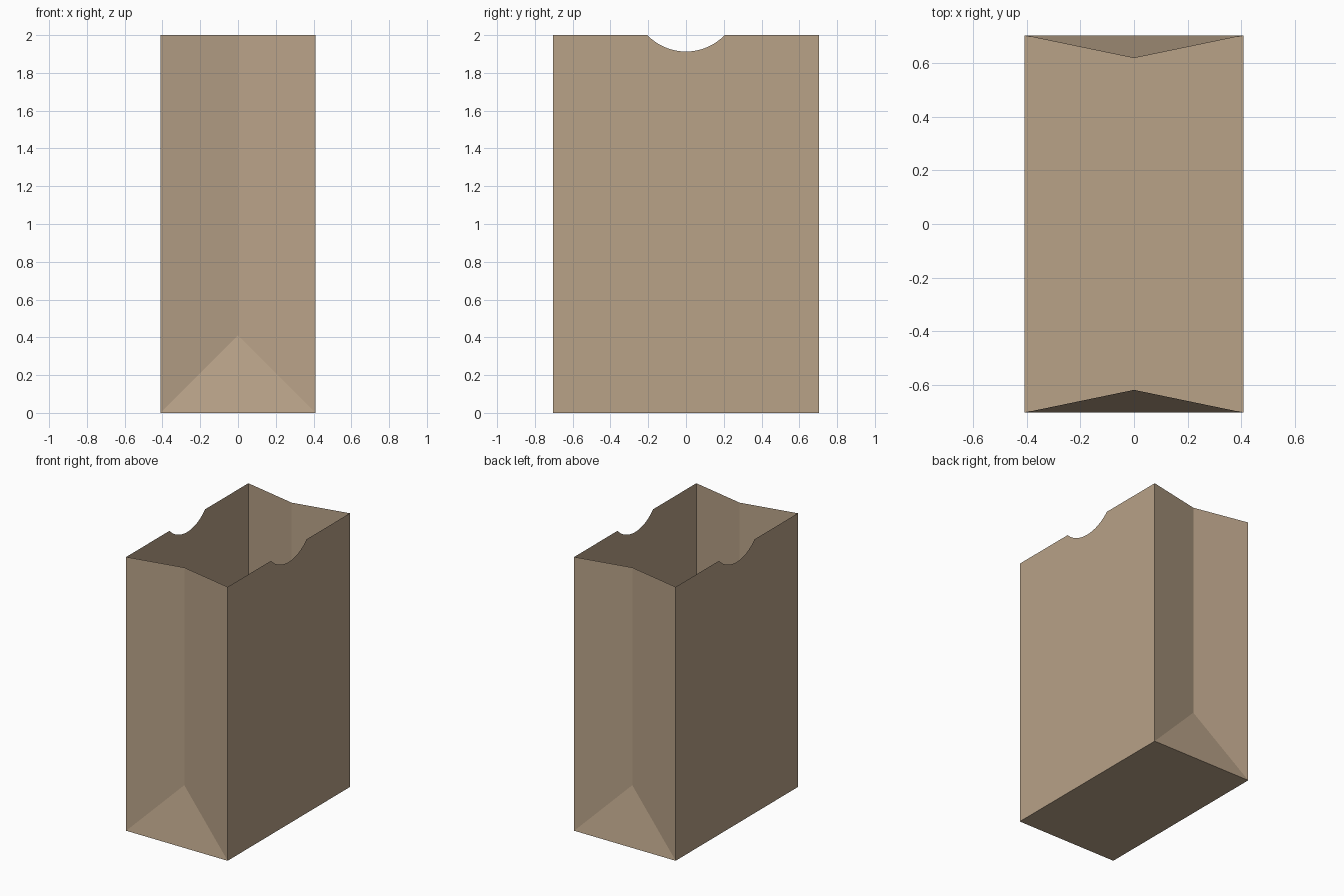
import bpy, bmesh, math

if "Cube" in bpy.data.objects:
    bpy.data.objects.remove(bpy.data.objects["Cube"])

W, D, H = 0.41, 0.705, 2.0      # half width, half depth, height
FOLD_Y, FOLD_Z = 0.62, 0.41     # gusset crease position and its lower end
NOTCH, DIP, STEPS = 0.205, 0.087, 16

bm = bmesh.new()


def face(points, s=1):
    """Add a face; s = -1 turns it half way round the z axis."""
    bm.faces.new([bm.verts.new((s * x, s * y, z)) for x, y, z in points])


# Thumb notch arc, running from +y to -y
radius = (NOTCH ** 2 + DIP ** 2) / (2 * DIP)
half = math.asin(NOTCH / radius)
arc = []
for i in range(STEPS + 1):
    a = half * (1 - 2 * i / STEPS)
    arc.append((W, radius * math.sin(a), H - DIP + radius * (1 - math.cos(a))))

for s in (1, -1):
    # Broad panel with notched rim
    face([(W, -D, 0), (W, D, 0), (W, D, H)] + arc + [(W, -D, H)], s)
    # Folded gusset: two creased panels and the bottom triangle
    low, top = (0, -FOLD_Y, FOLD_Z), (0, -FOLD_Y, H)
    face([(-W, -D, 0), low, top, (-W, -D, H)], s)
    face([low, (W, -D, 0), (W, -D, H), top], s)
    face([(-W, -D, 0), (W, -D, 0), low], s)

# Bag bottom
face([(-W, -D, 0), (-W, D, 0), (W, D, 0), (W, -D, 0)])

bmesh.ops.remove_doubles(bm, verts=bm.verts, dist=1e-5)
mesh = bpy.data.meshes.new("paper_bag")
bm.to_mesh(mesh)
bm.free()
bag = bpy.data.objects.new("paper_bag", mesh)
bpy.context.collection.objects.link(bag)

# Kraft paper colour
paper = bpy.data.materials.new("kraft_paper")
paper.diffuse_color = (0.48, 0.36, 0.245, 1)
paper.use_nodes = True
paper.node_tree.nodes["Principled BSDF"].inputs["Base Color"].default_value = paper.diffuse_color
mesh.materials.append(paper)
